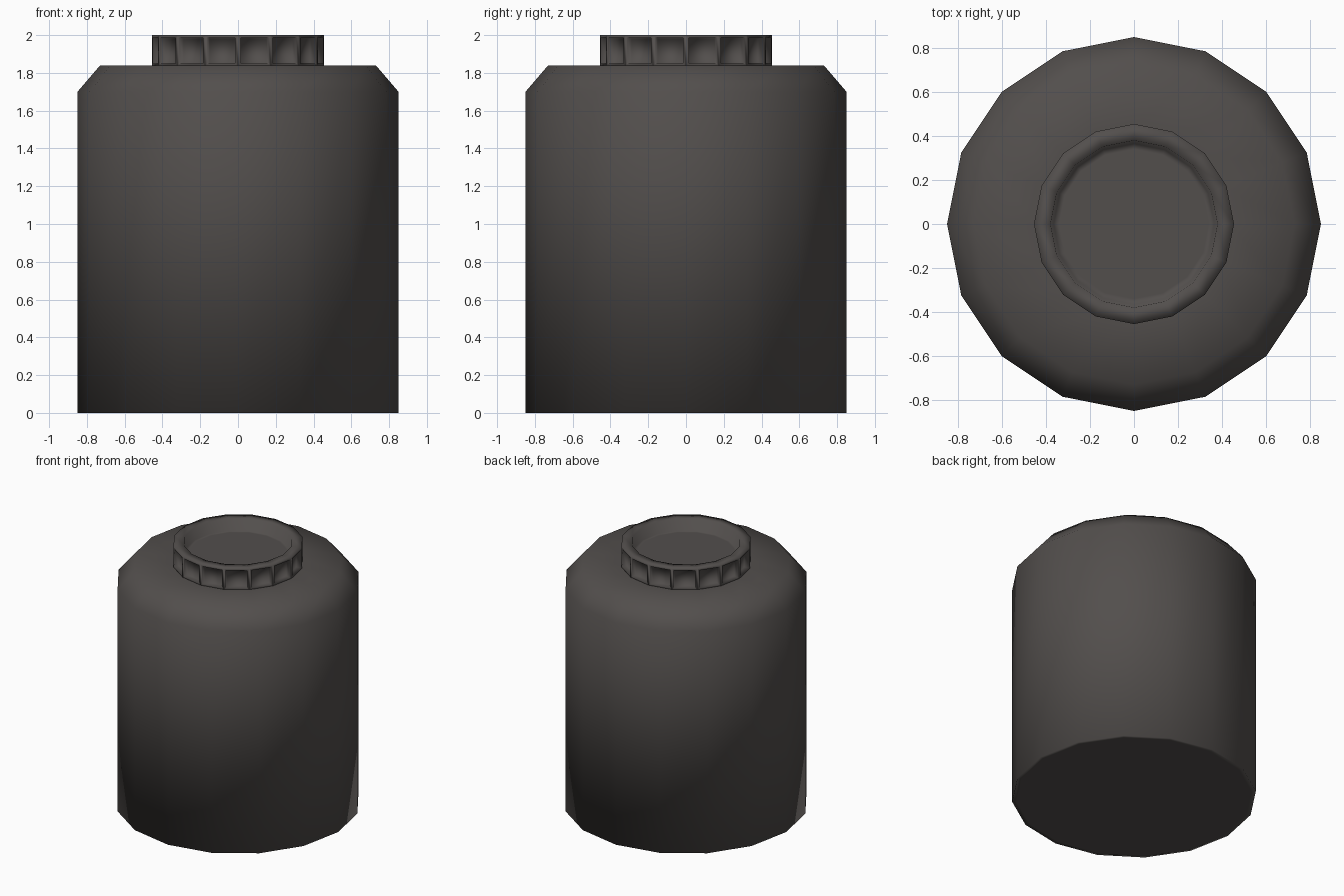
import bpy, bmesh, math

if "Cube" in bpy.data.objects:
    bpy.data.objects.remove(bpy.data.objects["Cube"])

SIDES = 16

mat = bpy.data.materials.new("charcoal plastic")
mat.diffuse_color = (0.085, 0.077, 0.073, 1)
mat.use_nodes = True
mat.node_tree.nodes["Principled BSDF"].inputs["Base Color"].default_value = mat.diffuse_color


def lathe(name, profile, panels=None):
    """Spin a (radius, z) profile, cap both ends; recess the band whose profile index is `panels`."""
    bm = bmesh.new()
    rings = []
    for r, z in profile:
        rings.append([bm.verts.new((r * math.cos(2 * math.pi * i / SIDES),
                                    r * math.sin(2 * math.pi * i / SIDES), z))
                      for i in range(SIDES)])
    recess = []
    for k in range(len(rings) - 1):
        a, b = rings[k], rings[k + 1]
        for i in range(SIDES):
            j = (i + 1) % SIDES
            f = bm.faces.new((a[i], a[j], b[j], b[i]))
            if k == panels:
                recess.append(f)
    bm.faces.new(rings[0][::-1])
    bm.faces.new(rings[-1])
    bm.normal_update()
    if recess:
        # grip panels: border, then a sunken floor
        bmesh.ops.inset_individual(bm, faces=recess, thickness=0.021, depth=0)
        bmesh.ops.inset_individual(bm, faces=recess, thickness=0.004, depth=-0.035)
    for f in bm.faces:
        f.smooth = True
    me = bpy.data.meshes.new(name)
    bm.to_mesh(me)
    bm.free()
    me.materials.append(mat)
    ob = bpy.data.objects.new(name, me)
    bpy.context.collection.objects.link(ob)
    return ob


# drum body with chamfered shoulder
lathe("drum_body", [(0.82, 0), (0.85, 0), (0.85, 1.70), (0.73, 1.84), (0.44, 1.84)])

# screw lid with grip panels and dished top
lathe("screw_lid", [(0.455, 1.835), (0.455, 2.0), (0.38, 2.0), (0.365, 1.915), (0.34, 1.915)], panels=0)
